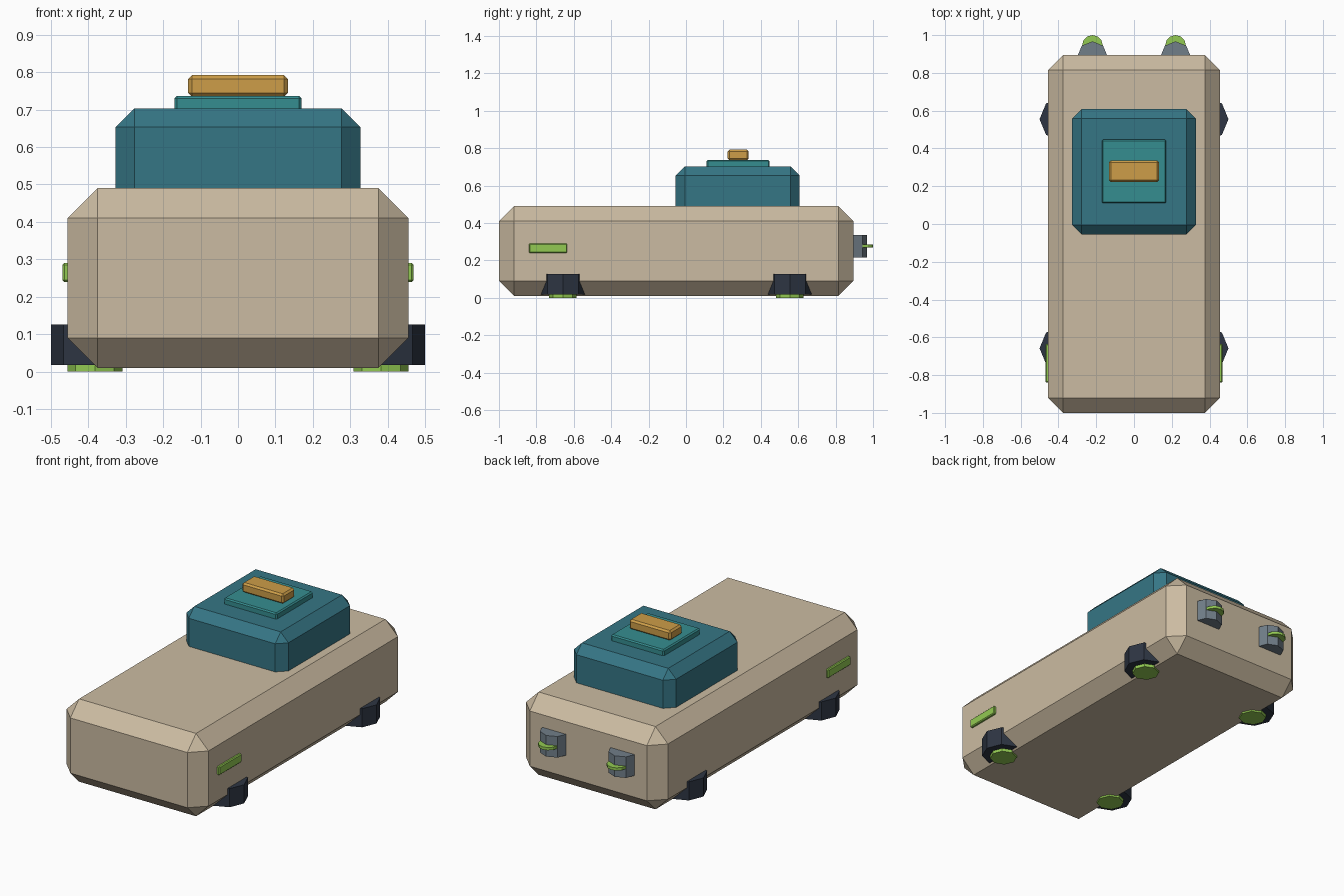
import bpy
import bmesh
import math
from mathutils import Vector, Matrix

cube = bpy.data.objects.get("Cube")
if cube:
    bpy.data.objects.remove(cube, do_unlink=True)


def material(name, rgb):
    mat = bpy.data.materials.new(name)
    mat.use_nodes = True
    mat.diffuse_color = (*rgb, 1)
    mat.node_tree.nodes["Principled BSDF"].inputs["Base Color"].default_value = (*rgb, 1)
    return mat


tan = material("tan", (0.60, 0.50, 0.36))
blue = material("deep_teal", (0.036, 0.18, 0.235))
teal = material("teal", (0.036, 0.27, 0.28))
amber = material("amber", (0.61, 0.34, 0.065))
green = material("lime_green", (0.29, 0.59, 0.085))
navy = material("dark_navy", (0.027, 0.036, 0.056))
grey = material("slate_grey", (0.165, 0.21, 0.25))


def finish(name, bm, mat):
    mesh = bpy.data.meshes.new(name)
    bm.to_mesh(mesh)
    bm.free()
    mesh.materials.append(mat)
    obj = bpy.data.objects.new(name, mesh)
    bpy.context.scene.collection.objects.link(obj)
    return obj


def block(name, low, high, chamfer, mat):
    """Box between two corners with flat chamfered edges."""
    low, high = Vector(low), Vector(high)
    bm = bmesh.new()
    bmesh.ops.create_cube(bm, size=1)
    bmesh.ops.scale(bm, vec=high - low, verts=bm.verts)
    bmesh.ops.translate(bm, vec=(low + high) / 2, verts=bm.verts)
    bmesh.ops.bevel(bm, geom=bm.edges[:], offset=chamfer, segments=1,
                    profile=0.5, affect='EDGES')
    return finish(name, bm, mat)


def prism(name, x, y, bottom, top, radius, sides, mat):
    """Upright faceted cylinder with a corner on each axis."""
    bm = bmesh.new()
    place = Matrix.Translation((x, y, (bottom + top) / 2))
    bmesh.ops.create_cone(bm, cap_ends=True, segments=sides, radius1=radius,
                          radius2=radius, depth=top - bottom, matrix=place)
    return finish(name, bm, mat)


# Main hull and stacked roof parts
block("body", (-0.455, -1, 0.01), (0.455, 0.895, 0.49), 0.08, tan)
block("cabin", (-0.327, -0.055, 0.42), (0.327, 0.608, 0.703), 0.05, blue)
block("roof_plate", (-0.17, 0.11, 0.69), (0.17, 0.447, 0.737), 0.007, teal)
block("roof_beacon", (-0.133, 0.223, 0.735), (0.133, 0.335, 0.792), 0.01, amber)

for side, sign in (("left", 1), ("right", -1)):
    # Side marker lamps
    inner, outer = sorted((sign * 0.445, sign * 0.469))
    block(side + "_side_marker", (inner, -0.84, 0.24), (outer, -0.635, 0.29), 0.005, green)

    # Thruster pods with glowing pads underneath
    for end, y in (("front", -0.658), ("rear", 0.555)):
        label = end + "_" + side
        prism(label + "_pod", sign * 0.3825, y, 0.018, 0.126, 0.1175, 8, navy)
        prism(label + "_pad", sign * 0.3825, y, 0.0, 0.03, 0.0735, 8, green)

    # Rear nozzles with thin fins
    prism(side + "_rear_nozzle", sign * 0.22, 0.887, 0.215, 0.337, 0.08, 8, grey)
    prism(side + "_rear_fin", sign * 0.22, 0.945, 0.268, 0.284, 0.055, 12, green)
